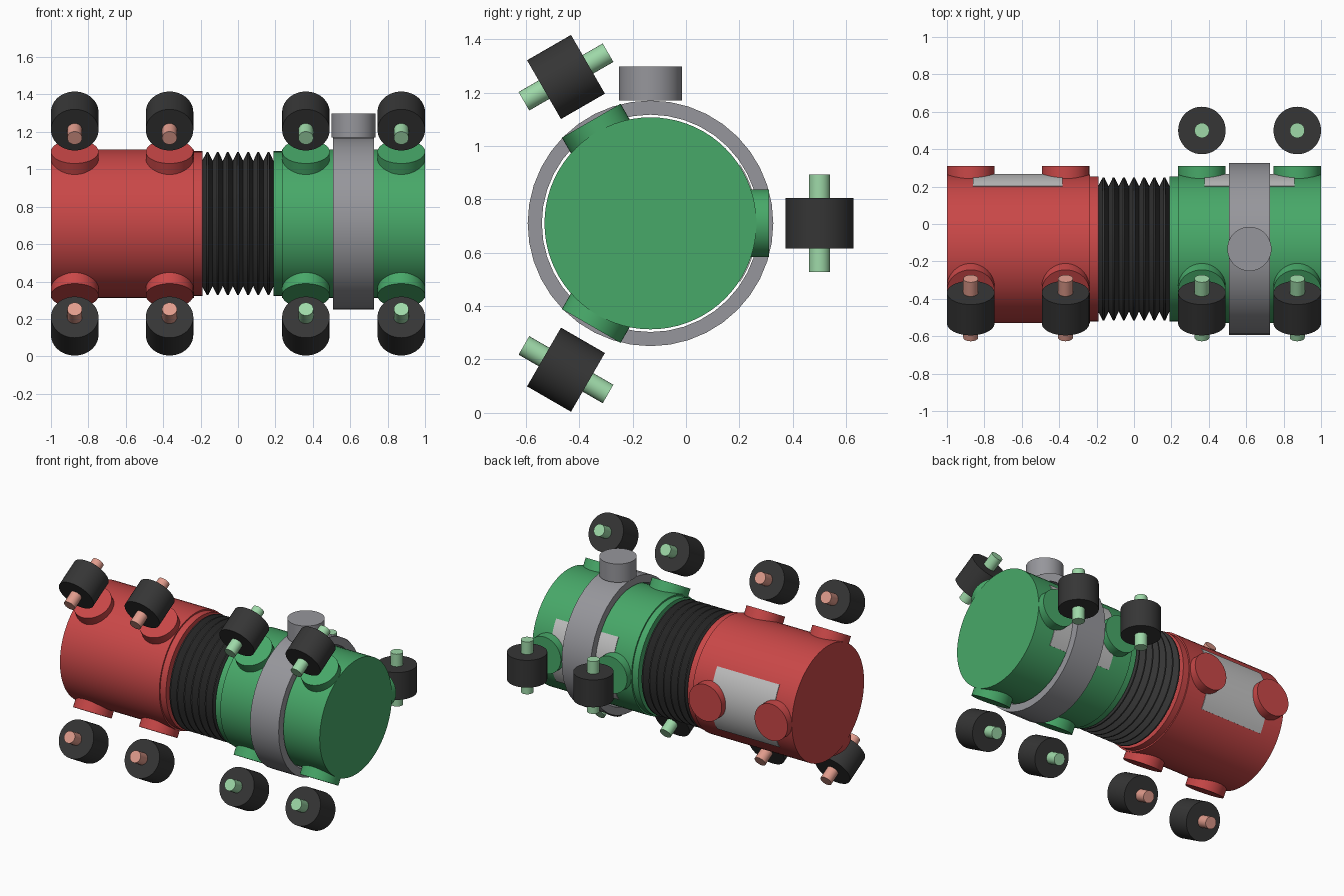
import bpy, bmesh, math
from mathutils import Vector, Matrix

cube = bpy.data.objects.get("Cube")
if cube:
    bpy.data.objects.remove(cube, do_unlink=True)

CY, CZ = -0.133, 0.71          # body axis runs along x through here
BODY_R = 0.397


def material(name, srgb):
    lin = [c / 12.92 if c <= 0.04045 else ((c + 0.055) / 1.055) ** 2.4 for c in srgb]
    m = bpy.data.materials.new(name)
    m.use_nodes = True
    m.diffuse_color = (*lin, 1)
    m.node_tree.nodes["Principled BSDF"].inputs["Base Color"].default_value = (*lin, 1)
    return m


RED = material("red paint", (0.79, 0.28, 0.28))
GREEN = material("green paint", (0.28, 0.66, 0.41))
RUBBER = material("black rubber", (0.21, 0.21, 0.21))
STEEL = material("grey steel", (0.59, 0.59, 0.61))
PLATE = material("light grey plate", (0.77, 0.77, 0.77))
SALMON = material("salmon pin", (0.88, 0.61, 0.55))
MINT = material("mint pin", (0.62, 0.85, 0.66))


def finish(name, bm, mat):
    bmesh.ops.recalc_face_normals(bm, faces=bm.faces)
    me = bpy.data.meshes.new(name)
    bm.to_mesh(me)
    bm.free()
    me.materials.append(mat)
    ob = bpy.data.objects.new(name, me)
    bpy.context.collection.objects.link(ob)
    bpy.ops.object.select_all(action='DESELECT')
    ob.select_set(True)
    bpy.context.view_layer.objects.active = ob
    bpy.ops.object.shade_smooth_by_angle(angle=math.radians(30))
    return ob


def lathe(name, profile, origin, axis, mat, segs=64, closed=False):
    """Spin (radius, distance) points about an axis; cap the ends unless closed."""
    rot = Vector((0, 0, 1)).rotation_difference(Vector(axis)).to_matrix().to_4x4()
    place = Matrix.Translation(origin) @ rot
    bm = bmesh.new()
    rings = []
    for r, t in profile:
        rings.append([bm.verts.new(place @ Vector((r * math.cos(a), r * math.sin(a), t)))
                      for a in (2 * math.pi * i / segs for i in range(segs))])
    pairs = list(zip(rings, rings[1:]))
    if closed:
        pairs.append((rings[-1], rings[0]))
    else:
        bm.faces.new(rings[0])
        bm.faces.new(rings[-1])
    for lo, hi in pairs:
        for i in range(segs):
            j = (i + 1) % segs
            bm.faces.new((lo[i], lo[j], hi[j], hi[i]))
    return finish(name, bm, mat)


def cylinder(name, r, t0, t1, origin, axis, mat, segs=48):
    return lathe(name, [(r, t0), (r, t1)], origin, axis, mat, segs)


def curved_plate(name, x0, x1, half_angle, mat):
    """Thin plate wrapped on the back of the body."""
    bm = bmesh.new()
    n, rows = 16, []
    for i in range(n + 1):
        a = half_angle * (2 * i / n - 1)
        rows.append([bm.verts.new((x, CY + r * math.cos(a), CZ + r * math.sin(a)))
                     for x, r in ((x0, 0.394), (x1, 0.394), (x1, 0.401), (x0, 0.401))])
    for p, q in zip(rows, rows[1:]):
        for k in range(4):
            bm.faces.new((p[k], p[(k + 1) % 4], q[(k + 1) % 4], q[k]))
    bm.faces.new(rows[0])
    bm.faces.new(rows[-1])
    return finish(name, bm, mat)


AXIS = (0, CY, CZ)
X = Vector((1, 0, 0))

# Two body halves, each with a slightly narrower collar at the bellows
for side, label, paint in ((-1, "red", RED), (1, "green", GREEN)):
    lathe(label + "_body", [(BODY_R - 0.01, 0.19), (BODY_R - 0.01, 0.235),
                            (BODY_R, 0.235), (BODY_R, 1.0)], AXIS, X * side, paint, 72)

# Rubber bellows between the halves
FOLDS, PITCH = 7, 0.38 / 7
folds = [(0.335, -0.192)]
for i in range(FOLDS):
    x = -0.19 + PITCH * i
    folds += [(0.382, x + PITCH * 0.42), (0.382, x + PITCH * 0.58), (0.335, x + PITCH)]
lathe("bellows", folds, AXIS, X, RUBBER, 72)

# Clamp ring with a round knob on top
lathe("clamp_ring", [(0.407, 0.508), (0.46, 0.508), (0.46, 0.728), (0.407, 0.728)],
      AXIS, X, STEEL, 40, closed=True)
cylinder("clamp_knob", 0.118, 1.17, 1.298, (0.617, CY, 0), (0, 0, 1), STEEL)

# Curved plates on the back
curved_plate("red_back_plate", -0.862, -0.382, math.radians(33), PLATE)
curved_plate("green_back_plate", 0.377, 0.857, math.radians(33), PLATE)

# Bosses, rollers and pins at three angles around the body
for x in (-0.873, -0.366, 0.363, 0.873):
    paint, pin = (RED, SALMON) if x < 0 else (GREEN, MINT)
    for where, deg in (("back", 0), ("upper", 120), ("lower", 240)):
        a = math.radians(deg)
        out = Vector((0, math.cos(a), math.sin(a)))
        along = Vector((0, -math.sin(a), math.cos(a)))
        base = Vector((x, CY, CZ))
        tag = where + ("_red" if x < 0 else "_green") + ("_outer" if abs(x) > 0.6 else "_inner")
        cylinder(tag + "_boss", 0.127, 0.355, 0.444, base, out, paint)
        if x < 0 and deg == 0:
            continue           # the red half has no back rollers
        hub = base + out * 0.633
        cylinder(tag + "_roller", 0.127, -0.095, 0.095, hub, along, RUBBER)
        cylinder(tag + "_pin", 0.04, -0.182, 0.182, hub, along, pin, 24)
